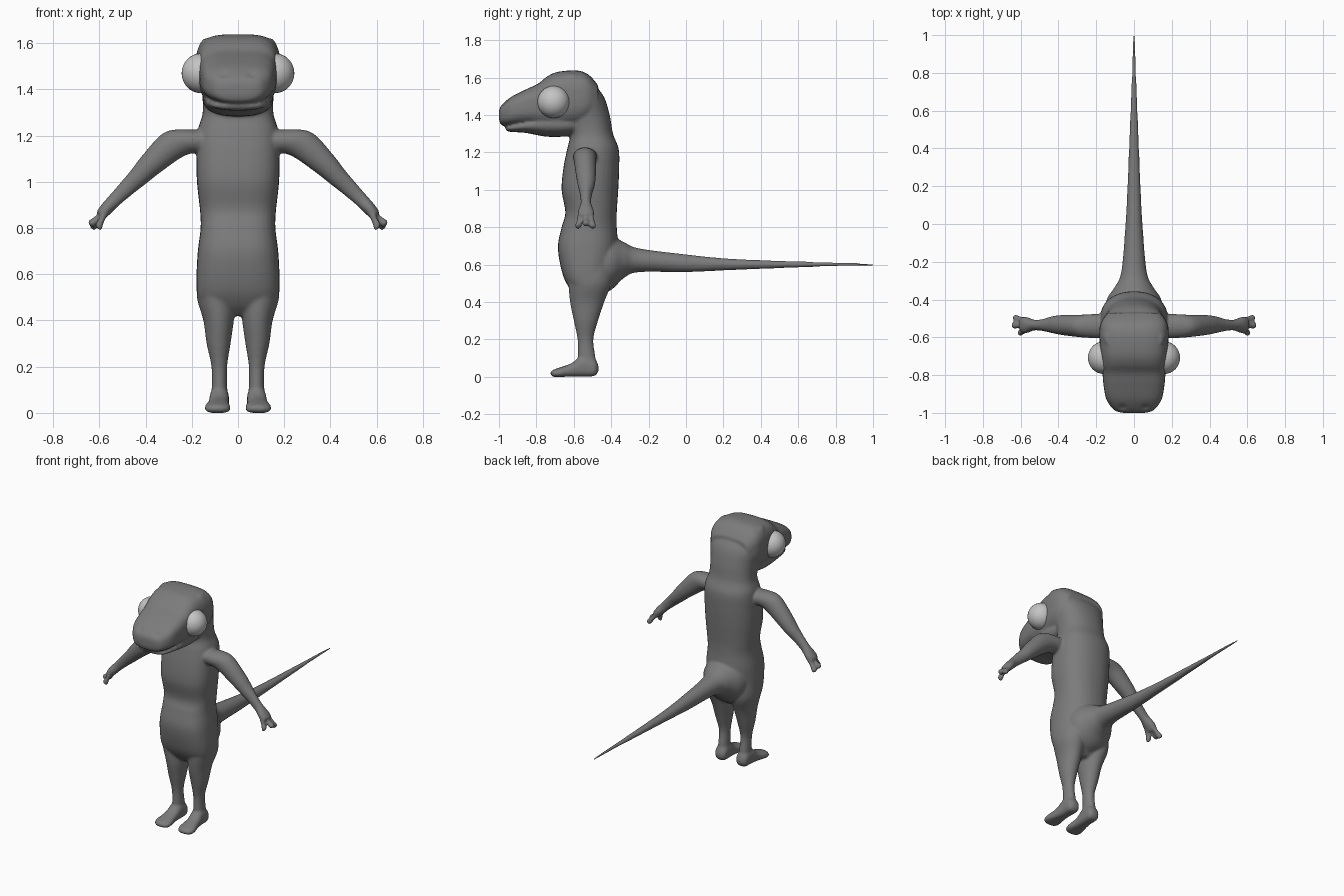
import bpy, bmesh, math
from mathutils import Vector

cube = bpy.data.objects.get("Cube")
if cube:
    bpy.data.objects.remove(cube)

X, Y, Z = Vector((1, 0, 0)), Vector((0, 1, 0)), Vector((0, 0, 1))
SIDES, STEPS = 32, 6


def material(name, value):
    mat = bpy.data.materials.new(name)
    mat.use_nodes = True
    colour = (value, value, value, 1)
    mat.diffuse_color = colour
    mat.node_tree.nodes["Principled BSDF"].inputs["Base Color"].default_value = colour
    return mat


def spline(rows):
    """Smooth rows of numbers with a Catmull-Rom curve."""
    out = []
    for i in range(len(rows) - 1):
        p0, p1, p2 = rows[max(i - 1, 0)], rows[i], rows[i + 1]
        p3 = rows[min(i + 2, len(rows) - 1)]
        for k in range(STEPS):
            t = k / STEPS
            out.append([b + t * ((c - a) + t * (2*a - 5*b + 4*c - d + t * (3*b - a - 3*c + d))) / 2
                        for a, b, c, d in zip(p0, p1, p2, p3)])
    return out + [list(rows[-1])]


def loft(bm, u, v, rows, low=2, high=2):
    """Rows are x, y, z, half size along u, half size along v."""
    rings = []
    for x, y, z, a, b in spline(rows):
        ring = []
        for i in range(SIDES):
            c, s = math.cos(math.tau * i / SIDES), math.sin(math.tau * i / SIDES)
            e = 2 / (high if s > 0 else low)
            p = Vector((x, y, z))
            p += u * math.copysign(abs(c) ** e, c) * max(a, .003)
            p += v * math.copysign(abs(s) ** e, s) * max(b, .003)
            ring.append(bm.verts.new(p))
        rings.append(ring)
    for r, q in zip(rings, rings[1:]):
        for i in range(SIDES):
            j = (i + 1) % SIDES
            bm.faces.new((r[i], r[j], q[j], q[i]))
    bm.faces.new(rings[0])
    bm.faces.new(rings[-1])


def upright(bm, rows, **shape):
    """Rows are z, front y, back y, middle x, half width."""
    loft(bm, X, Y, [(x, (f + b) / 2, z, w, (b - f) / 2) for z, f, b, x, w in rows], **shape)


def lengthwise(bm, rows, **shape):
    """Rows are y, bottom z, top z, middle x, half width."""
    loft(bm, X, Z, [(x, y, (b + t) / 2, w, (t - b) / 2) for y, b, t, x, w in rows], **shape)


bm = bmesh.new()

# Torso, neck and back of the head
upright(bm, [
    (.42, -.57, -.47, 0, .11), (.47, -.62, -.42, 0, .165), (.55, -.66, -.39, 0, .18),
    (.69, -.685, -.365, 0, .175), (.8, -.665, -.37, 0, .162), (.88, -.645, -.37, 0, .165),
    (1, -.665, -.362, 0, .178), (1.12, -.655, -.357, 0, .18), (1.22, -.635, -.36, 0, .175),
    (1.3, -.62, -.39, 0, .153), (1.4, -.65, -.408, 0, .158), (1.5, -.67, -.44, 0, .178),
    (1.58, -.67, -.505, 0, .172), (1.62, -.66, -.55, 0, .15)], low=2.8, high=2.2)

# Head and muzzle
lengthwise(bm, [
    (-1, 1.375, 1.425, 0, .06), (-.985, 1.345, 1.455, 0, .105), (-.93, 1.34, 1.5, 0, .146),
    (-.85, 1.34, 1.54, 0, .162), (-.79, 1.33, 1.568, 0, .167), (-.74, 1.32, 1.608, 0, .172),
    (-.68, 1.32, 1.632, 0, .178), (-.58, 1.33, 1.638, 0, .184), (-.52, 1.36, 1.615, 0, .175),
    (-.47, 1.4, 1.56, 0, .14)], low=2.6, high=3.4)

# Lower jaw
lengthwise(bm, [
    (-.965, 1.32, 1.335, 0, .05), (-.94, 1.31, 1.35, 0, .1), (-.86, 1.305, 1.38, 0, .135),
    (-.75, 1.285, 1.42, 0, .148), (-.65, 1.285, 1.42, 0, .15), (-.55, 1.3, 1.42, 0, .13)], low=2.3)

# Tail
lengthwise(bm, [
    (-.5, .42, .78, 0, .16), (-.4, .465, .755, 0, .145), (-.33, .53, .72, 0, .1),
    (-.25, .56, .687, 0, .067), (0, .56, .655, 0, .045), (.22, .57, .633, 0, .034),
    (.5, .581, .621, 0, .023), (.8, .592, .612, 0, .012), (1.005, .595, .607, 0, .006)])

across = Vector((1, 0, 1)).normalized()
for side in (1, -1):
    # Leg
    upright(bm, [(z, f, b, x * side, w) for z, f, b, x, w in [
        (.6, -.64, -.4, .095, .08), (.5, -.63, -.4, .094, .084), (.4, -.62, -.437, .084, .066),
        (.3, -.6, -.47, .084, .052), (.2, -.58, -.495, .081, .034), (.1, -.578, -.483, .08, .034),
        (.03, -.57, -.48, .08, .036)]])
    # Foot
    lengthwise(bm, [(y, b, t, x * side, w) for y, b, t, x, w in [
        (-.468, .03, .06, .078, .02), (-.49, .005, .1, .08, .04), (-.55, .002, .12, .081, .042),
        (-.61, .002, .075, .085, .045), (-.67, 0, .052, .088, .056), (-.705, 0, .04, .088, .05),
        (-.725, .01, .028, .088, .025)]], low=3)

    # Arm and palm
    out, over = X * side, Vector((across.x * side, 0, across.z))
    arm = [(.1, -.54, 1.18, .06, .06), (.2, -.54, 1.178, .064, .07), (.28, -.54, 1.16, .06, .068),
           (.38, -.535, 1.073, .053, .053), (.43, -.533, 1.022, .045, .044),
           (.48, -.535, .974, .032, .037), (.53, -.535, .925, .029, .031),
           (.57, -.535, .883, .044, .028), (.595, -.535, .855, .042, .024)]
    loft(bm, Y, over, [(x * side, *rest) for x, *rest in arm])
    # Fingers
    for y0, tip in [(-.563, (.607, -.578, .797)), (-.535, (.642, -.536, .812)), (-.51, (.635, -.497, .798))]:
        start, end = Vector((.575, y0, .87)), Vector(tip)
        row = [(*start.lerp(end, t), r, r) for t, r in [(0, .017), (.5, .015), (.85, .019), (1, .013)]]
        loft(bm, Y, over, [(x * side, *rest) for x, *rest in row])

bmesh.ops.recalc_face_normals(bm, faces=bm.faces)
mesh = bpy.data.meshes.new("body")
bm.to_mesh(mesh)
bm.free()
body = bpy.data.objects.new("body", mesh)
bpy.context.collection.objects.link(body)
bpy.context.view_layer.objects.active = body
body.select_set(True)

# Fuse the parts into one soft skin
remesh = body.modifiers.new("fuse", 'REMESH')
remesh.mode = 'VOXEL'
remesh.voxel_size = .007
bpy.ops.object.modifier_apply(modifier="fuse")
soften = body.modifiers.new("soften", 'SMOOTH')
soften.factor = .5
soften.iterations = 10
bpy.ops.object.modifier_apply(modifier="soften")

# Nostril dimples
for vert in body.data.vertices:
    for side in (1, -1):
        d = (vert.co - Vector((.06 * side, -.965, 1.462))).length
        if d < .04:
            vert.co.z -= .012 * (1 - d / .04) ** 2
body.data.materials.clear()
body.data.materials.append(material("grey skin", .2))
bpy.ops.object.shade_smooth()

# Eyes
eye_mat = material("pale eye", .55)
for name, side in (("left_eye", 1), ("right_eye", -1)):
    bpy.ops.mesh.primitive_uv_sphere_add(segments=32, ring_count=16, radius=1,
                                         location=(.16 * side, -.708, 1.47),
                                         rotation=(0, math.pi / 2, 0))
    eye = bpy.context.object
    eye.name = name
    eye.scale = (.086, .086, .084)
    eye.data.materials.append(eye_mat)
    bpy.ops.object.shade_smooth()
